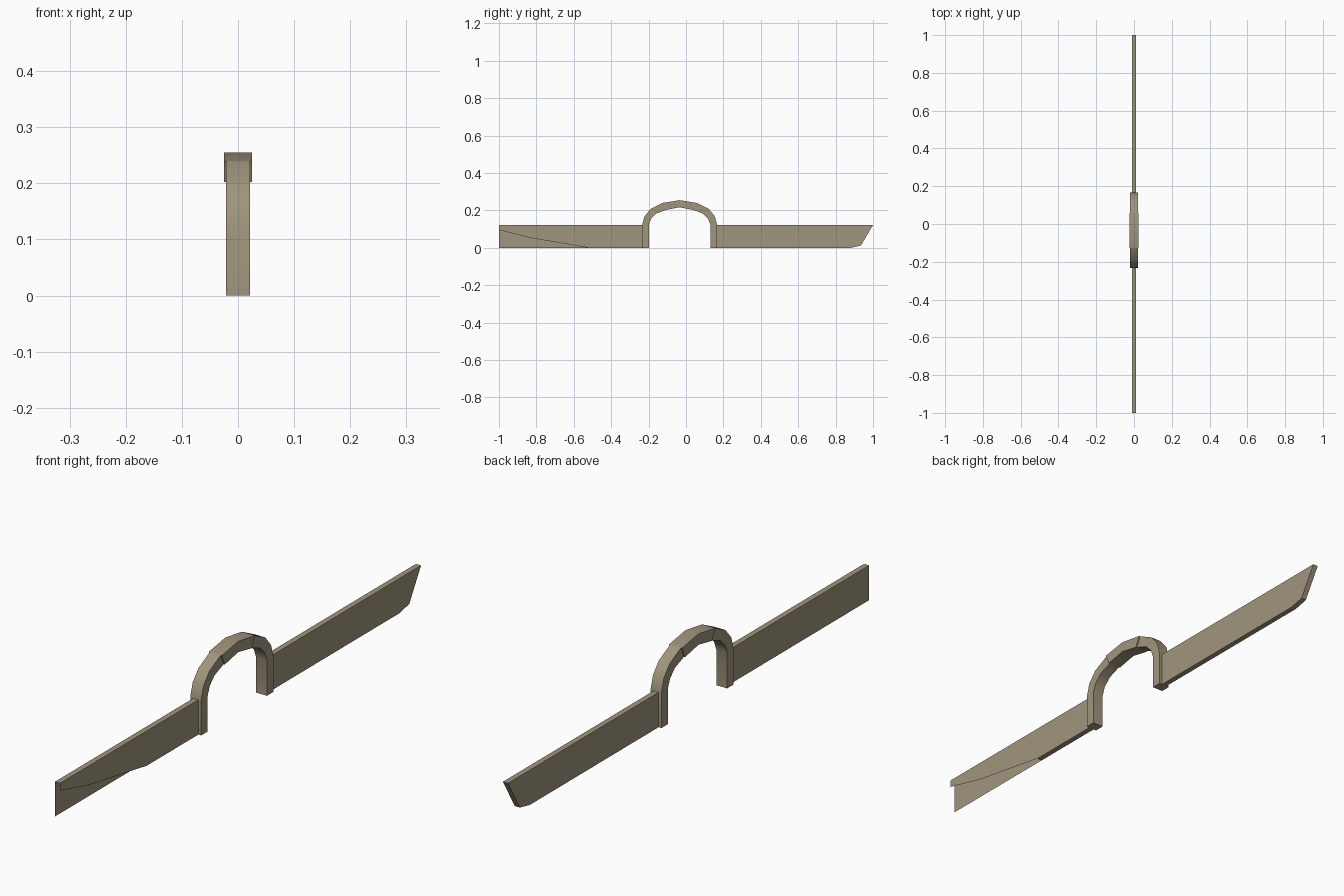
import bpy, bmesh, math

if "Cube" in bpy.data.objects:
    bpy.data.objects.remove(bpy.data.objects["Cube"])

stone = bpy.data.materials.new("weathered stone")
stone.diffuse_color = (0.35, 0.30, 0.205, 1)
stone.use_nodes = True
stone.node_tree.nodes["Principled BSDF"].inputs["Base Color"].default_value = stone.diffuse_color


def finish(name, bm, smooth=False):
    bmesh.ops.remove_doubles(bm, verts=bm.verts, dist=1e-5)
    bmesh.ops.recalc_face_normals(bm, faces=bm.faces)
    me = bpy.data.meshes.new(name)
    bm.to_mesh(me)
    bm.free()
    me.materials.append(stone)
    ob = bpy.data.objects.new(name, me)
    bpy.context.collection.objects.link(ob)
    if smooth:
        bpy.ops.object.select_all(action='DESELECT')
        ob.select_set(True)
        bpy.context.view_layer.objects.active = ob
        bpy.ops.object.shade_smooth_by_angle(angle=math.radians(30))
    return ob


def arch_part(name, stations, hw):
    """Loft a rectangular section through (outer, inner) yz point pairs."""
    bm = bmesh.new()
    rings = []
    for o, i in stations:
        rings.append([bm.verts.new((x, *p)) for x, p in
                      ((-hw, o), (hw, o), (hw, i), (-hw, i))])
    for a, b in zip(rings, rings[1:]):
        for k in range(4):
            n = (k + 1) % 4
            bm.faces.new((a[k], a[n], b[n], b[k]))
    bm.faces.new(rings[0])
    bm.faces.new(rings[-1][::-1])
    return finish(name, bm, True)


# Arch: half profile as (outer, inner) pairs, offset from the arch centre
CY = -0.034
half = [((0.200, 0.0), (0.164, 0.0)),
        ((0.200, 0.125), (0.164, 0.125)),
        ((0.187, 0.17), (0.152, 0.156)),
        ((0.155, 0.208), (0.125, 0.183)),
        ((0.092, 0.24), (0.075, 0.202)),
        ((0.0, 0.255), (0.0, 0.217))]


def side(pairs, s):
    return [tuple((CY + s * y, z) for y, z in pair) for pair in pairs]


for s, label in ((-1, "front"), (1, "back")):
    arch_part(label + "_arch_leg", side(half[:5], s), 0.021)
arch_part("arch_crown", side(half[4:], -1) + side(half[4:5], 1), 0.025)

# Walls: side outlines in yz, joined by strips
W, H = 0.01, 0.122


def wall(name, right, left, strips):
    bm = bmesh.new()
    for x, pts in ((W, right), (-W, left)):
        bm.faces.new([bm.verts.new((x, *p)) for p in pts])
    for a, b in strips:
        bm.faces.new([bm.verts.new(c) for c in
                      ((W, *a), (W, *b), (-W, *b), (-W, *a))])
    return finish(name, bm)


# Front wall: right face broken away along its lower end, left face whole
y0 = CY - 0.2
wall("front_wall",
     [(-1, H), (y0, H), (y0, 0), (-0.52, 0), (-0.84, 0.055), (-1, 0.096)],
     [(-1, H), (y0, H), (y0, 0), (-1, 0)],
     [((-1, H), (y0, H)), ((-0.52, 0), (y0, 0))])

# Back wall: slanted far end on both faces
y1 = CY + 0.2
outline = [(y1, 0), (0.88, 0), (0.935, 0.012), (1, H), (y1, H)]
wall("back_wall", outline, outline, list(zip(outline, outline[1:])))
